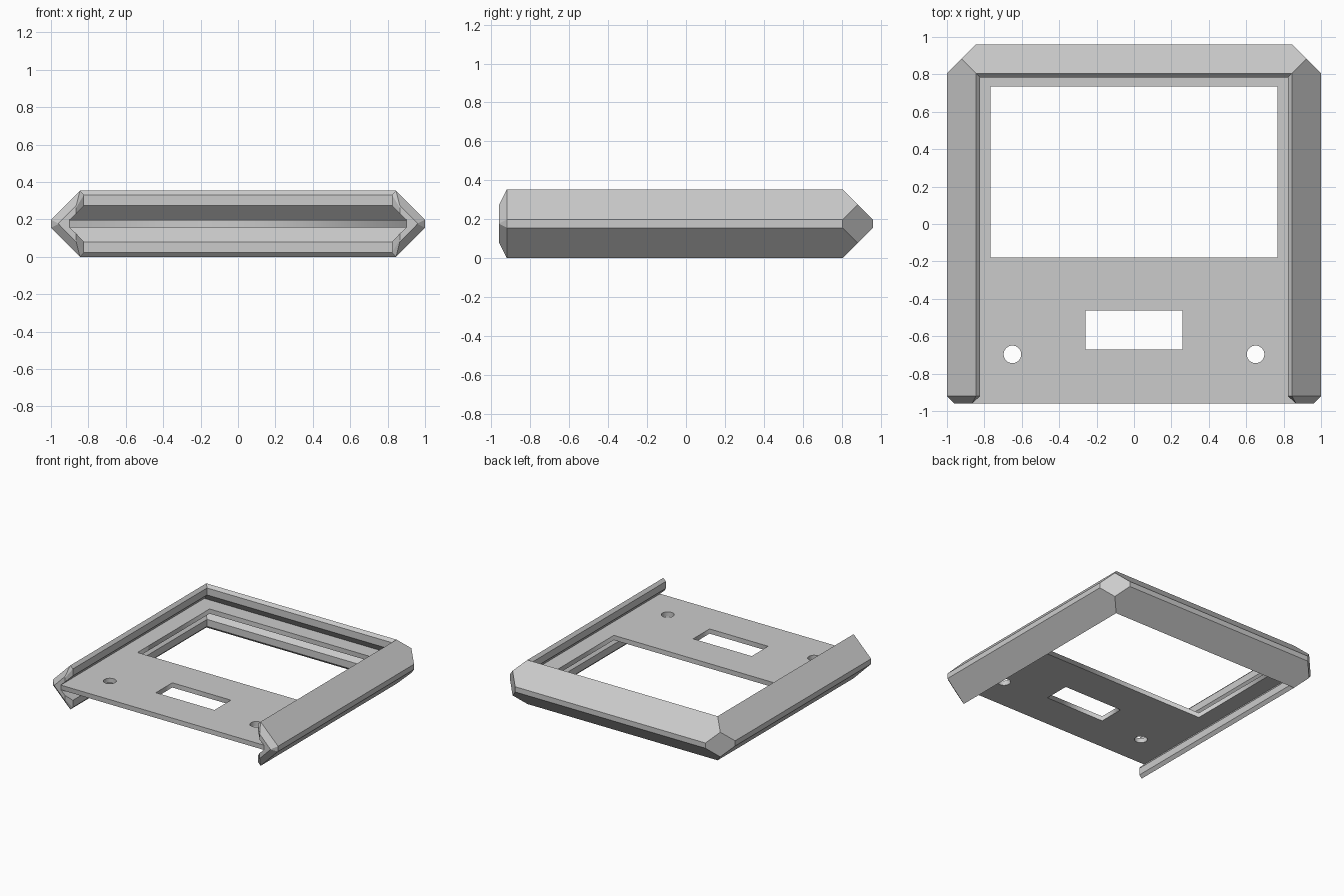
import bpy, bmesh, math

if "Cube" in bpy.data.objects:
    bpy.data.objects.remove(bpy.data.objects["Cube"])

MID = 0.177          # half height of the model
HALF = 0.019         # half thickness of the plate


def section(upper):
    # mirror the upper half (inset from outside, height above middle) downwards
    return [(d, MID + h) for d, h in upper] + [(d, MID - h) for d, h in reversed(upper)]


FULL = section([(0, 0.021), (0.155, 0.177), (0.177, 0.154), (0.177, 0.098), (0.098, HALF)])
TIP = section([(0.04, 0.001), (0.135, 0.098), (0.135, 0.087), (0.135, 0.053), (0.098, HALF)])

# U-shaped rail swept around three sides with tapered front tips
bm = bmesh.new()


def ring(sec, side, y, miter=0):
    return [bm.verts.new((side * (1 - d), y - miter * d, z)) for d, z in sec]


rings = [ring(TIP, -1, -0.96), ring(FULL, -1, -0.92), ring(FULL, -1, 0.96, 1),
         ring(FULL, 1, 0.96, 1), ring(FULL, 1, -0.92), ring(TIP, 1, -0.96)]
n = len(FULL)
for a, b in zip(rings, rings[1:]):
    for i in range(n):
        j = (i + 1) % n
        bm.faces.new((a[i], a[j], b[j], b[i]))
bm.faces.new(rings[0])
bm.faces.new(rings[-1])
bmesh.ops.recalc_face_normals(bm, faces=bm.faces[:])

# cut the two rear corners with upright chamfers
for s in (-1, 1):
    cut = bmesh.ops.bisect_plane(bm, geom=bm.verts[:] + bm.edges[:] + bm.faces[:],
                                 plane_co=(s, 0.805, 0), plane_no=(s, 1, 0), clear_outer=True)
    edges = [e for e in cut["geom_cut"] if isinstance(e, bmesh.types.BMEdge)]
    bmesh.ops.contextual_create(bm, geom=edges)
bmesh.ops.recalc_face_normals(bm, faces=bm.faces[:])
mesh = bpy.data.meshes.new("side_rail")
bm.to_mesh(mesh)
bm.free()
bpy.context.collection.objects.link(bpy.data.objects.new("side_rail", mesh))

# flat plate: filled outline with window, slot and two screw holes
curve = bpy.data.curves.new("base_plate", 'CURVE')
curve.dimensions = '2D'
curve.fill_mode = 'BOTH'
curve.extrude = HALF


def loop(points):
    sp = curve.splines.new('POLY')
    sp.points.add(len(points) - 1)
    for p, (x, y) in zip(sp.points, points):
        p.co = (x, y, 0, 1)
    sp.use_cyclic_u = True


def rect(x, y0, y1):
    loop([(-x, y0), (x, y0), (x, y1), (-x, y1)])


rect(0.902, -0.96, 0.862)
rect(0.767, -0.18, 0.735)
rect(0.26, -0.67, -0.462)
for s in (-1, 1):
    loop([(s * 0.65 + 0.047 * math.cos(k * math.tau / 32),
           -0.697 + 0.047 * math.sin(k * math.tau / 32)) for k in range(32)])
plate = bpy.data.objects.new("base_plate", curve)
plate.location.z = MID
bpy.context.collection.objects.link(plate)
bpy.context.view_layer.objects.active = plate
plate.select_set(True)
bpy.ops.object.convert(target='MESH')
